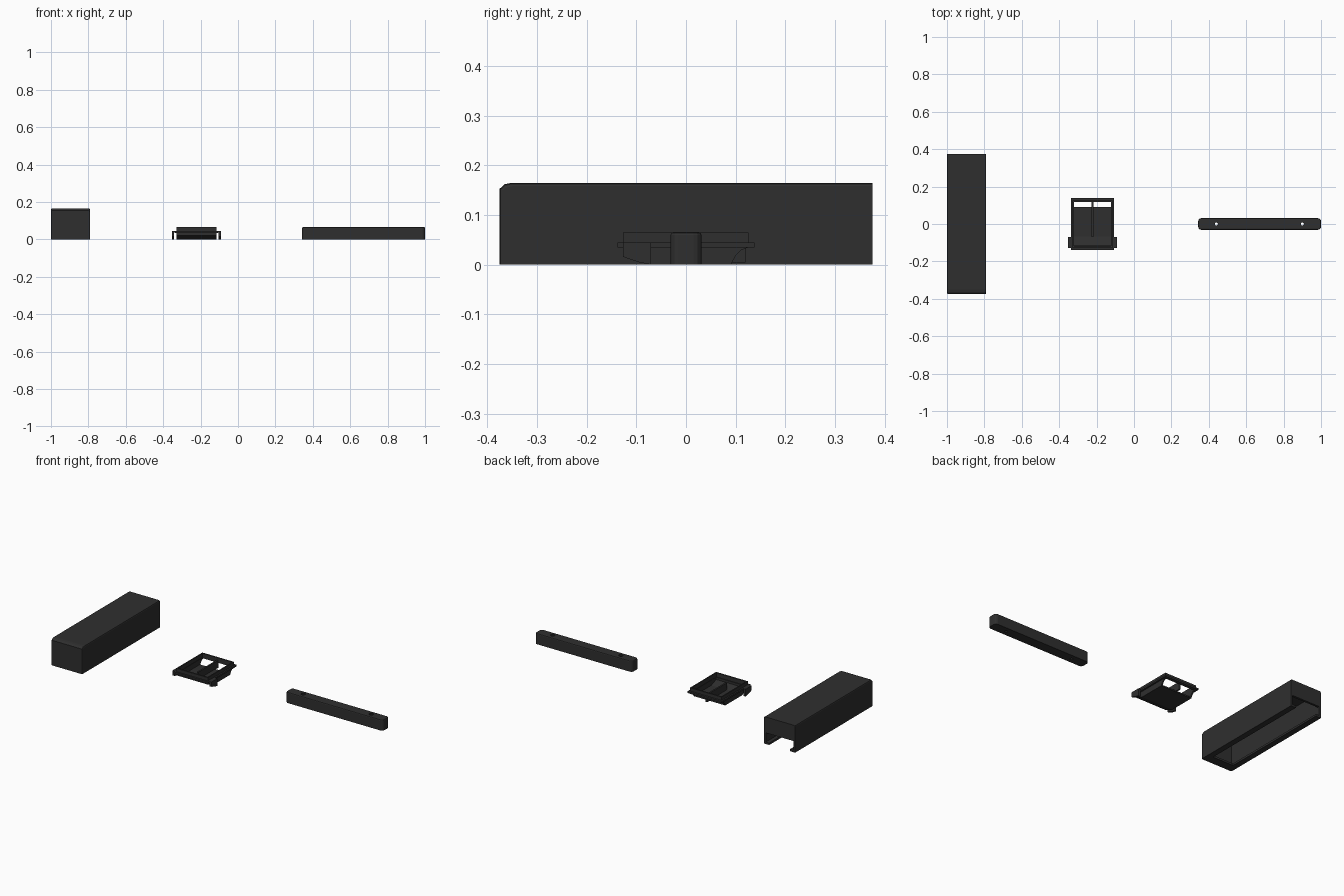
import bpy, bmesh
from mathutils import Matrix

old = bpy.data.objects.get("Cube")
if old:
    bpy.data.objects.remove(old, do_unlink=True)

mat = bpy.data.materials.new("charcoal_plastic")
mat.use_nodes = True
colour = (0.028, 0.028, 0.028, 1)
mat.diffuse_color = colour
bsdf = mat.node_tree.nodes["Principled BSDF"]
bsdf.inputs["Base Color"].default_value = colour
bsdf.inputs["Roughness"].default_value = 0.6


def finish(name, bm):
    bmesh.ops.recalc_face_normals(bm, faces=bm.faces)
    mesh = bpy.data.meshes.new(name)
    bm.to_mesh(mesh)
    bm.free()
    mesh.materials.append(mat)
    ob = bpy.data.objects.new(name, mesh)
    bpy.context.collection.objects.link(ob)
    return ob


def box_bm(x, y, z):
    """Box from (min, max) ranges."""
    bm = bmesh.new()
    bmesh.ops.create_cube(bm, size=1)
    for v in bm.verts:
        v.co = [r[0] if c < 0 else r[1] for c, r in zip(v.co, (x, y, z))]
    return bm


def box(name, x, y, z):
    return finish(name, box_bm(x, y, z))


def profile_bm(x, points):
    """Side outline in (y, z), extruded between two x values."""
    bm = bmesh.new()
    face = bm.faces.new([bm.verts.new((x[0], p, q)) for p, q in points])
    side = bmesh.ops.extrude_face_region(bm, geom=[face])["geom"]
    for v in side:
        if isinstance(v, bmesh.types.BMVert):
            v.co.x = x[1]
    return bm


def bevel(bm, test, width, segments):
    edges = [e for e in bm.edges if test(*[v.co for v in e.verts])]
    bmesh.ops.bevel(bm, geom=edges, offset=width, segments=segments,
                    profile=0.5, affect='EDGES')


def cut(ob, *cutters):
    """Subtract the cutters, bake the result and remove them."""
    for c in cutters:
        m = ob.modifiers.new("cut", 'BOOLEAN')
        m.operation, m.solver, m.object = 'DIFFERENCE', 'EXACT', c
    graph = bpy.context.evaluated_depsgraph_get()
    mesh = bpy.data.meshes.new_from_object(ob.evaluated_get(graph))
    ob.modifiers.clear()
    ob.data = mesh
    for c in cutters:
        bpy.data.objects.remove(c, do_unlink=True)
    return ob


def around(c, half):
    return (c - half, c + half)


# Long cover: hollow shell with inward bottom lip and a notch in the back end
cx = -0.895
bm = profile_bm(around(cx, 0.105), [
    (-.375, 0), (.375, 0), (.375, .165), (-.35, .165), (-.365, .162), (-.375, .153)])
bevel(bm, lambda a, b: abs(a.x - b.x) < 1e-5 and max(a.z, b.z) > .1
      and min(a.y, b.y) < .37, 0.007, 2)
cut(finish("long_cover", bm),
    box("cavity", around(cx, .093), (-.362, .362), (.012, .153)),
    box("bottom_opening", around(cx, .07), (-.32, .5), (-.1, .03)),
    box("back_notch", around(cx, .093), (.3, .5), (.012, .068)))

# Bar: solid with chamfered ends and two screw holes
bm = box_bm((.343, 1), (-.031, .031), (0, .066))
bevel(bm, lambda a, b: abs(a.z - b.z) > .01, 0.016, 3)
bevel(bm, lambda a, b: min(a.z, b.z) > .06, 0.006, 2)
holes = []
for hx in (.44, .9):
    for radius, z in ((.008, .03), (.013, .11)):
        hole = bmesh.new()
        bmesh.ops.create_cone(hole, cap_ends=True, segments=20, radius1=radius,
                              radius2=radius, depth=.1,
                              matrix=Matrix.Translation((hx, 0, z)))
        holes.append(finish("hole", hole))
cut(finish("mounting_bar", bm), *holes)

# Tray: flange and raised rim, both open in the middle
tx = -.222
cut(box("tray_flange", around(tx, .116), (-.138, .138), (.035, .045)),
    box("flange_opening", around(tx, .1), (-.118, .118), (0, .1)))
cut(box("tray_rim", around(tx, .107), (-.127, .126), (.044, .065)),
    box("rim_opening", around(tx, .1), (-.118, .118), (0, .1)))

# Tray floor: scoop that is open towards the back
finish("tray_floor", profile_bm(around(tx, .1), [
    (-.122, .04), (-.122, .02), (-.07, 0), (.09, 0),
    (.09, .008), (-.067, .008), (-.114, .026), (-.114, .04)]))
box("tray_rib", around(tx, .005), (-.07, .12), (.004, .05))

# Tray side walls and clips, mirrored left and right
for side, label in ((-1, "right"), (1, "left")):
    def span(a, b):
        return sorted((tx + side * a, tx + side * b))
    finish("tray_wall_" + label, profile_bm(span(.098, .106), [
        (-.122, .04), (-.122, .02), (-.07, 0), (.09, 0),
        (.1, .018), (.112, .03), (.126, .035), (.126, .04)]))
    finish("clip_leg_" + label, profile_bm(span(.119, .132), [
        (-.127, .045), (-.127, .016), (-.095, .005), (-.07, 0), (-.07, .045)]))
    box("clip_arm_" + label, span(.11, .125), (-.127, -.07), (.036, .045))
